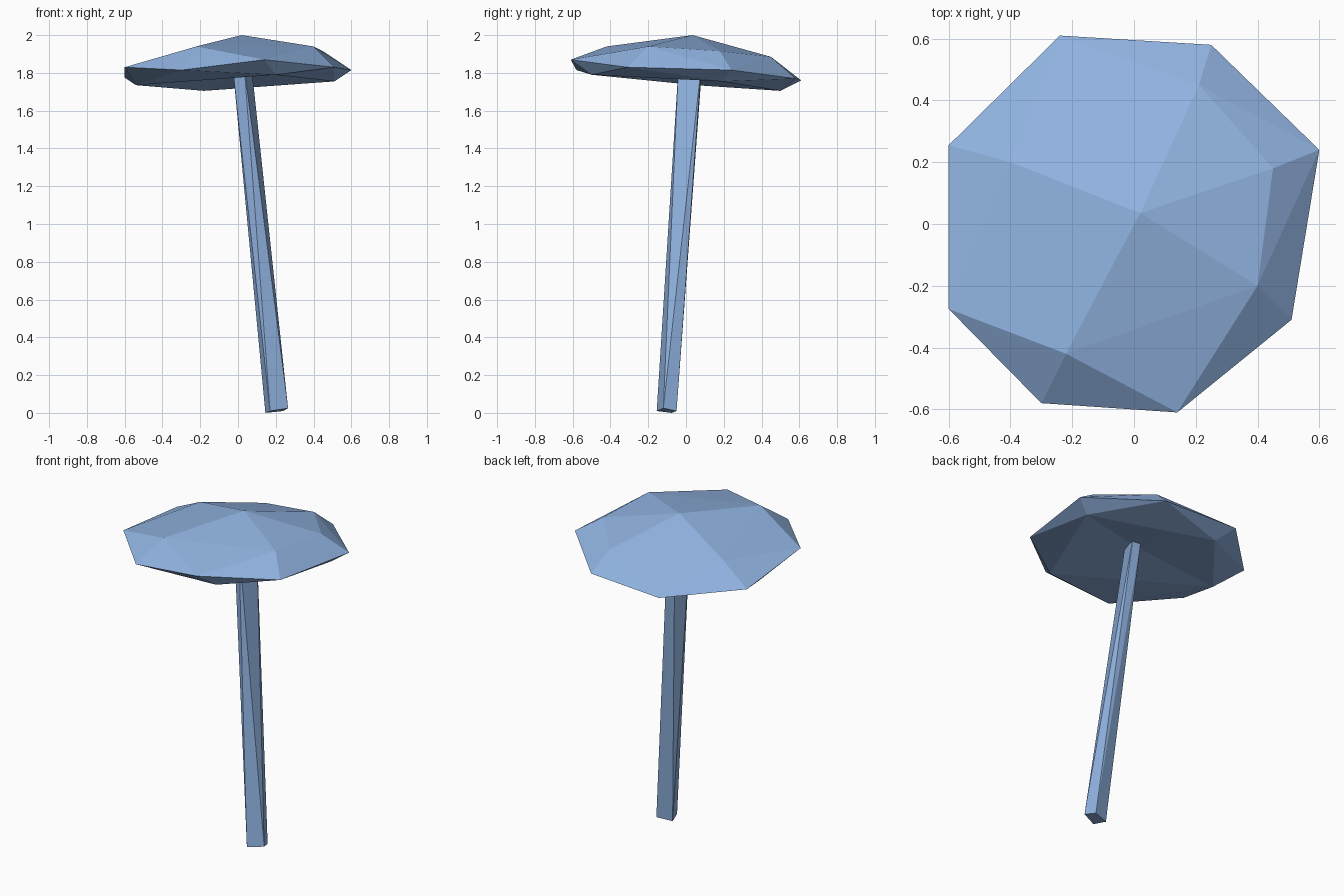
import bpy, bmesh

if "Cube" in bpy.data.objects:
    bpy.data.objects.remove(bpy.data.objects["Cube"])

blue = bpy.data.materials.new("soft blue")
blue.diffuse_color = (0.28, 0.45, 0.75, 1.0)
blue.use_nodes = True
blue.node_tree.nodes["Principled BSDF"].inputs["Base Color"].default_value = blue.diffuse_color


def finish(name, bm):
    bmesh.ops.recalc_face_normals(bm, faces=bm.faces[:])
    mesh = bpy.data.meshes.new(name)
    bm.to_mesh(mesh)
    bm.free()
    mesh.materials.append(blue)
    obj = bpy.data.objects.new(name, mesh)
    bpy.context.collection.objects.link(obj)
    return obj


# Cap: faceted hull through crown, rim and lower ring, with a hollowed underside
crown = [(0.02, 0.035, 2.0), (0.21, 0.45, 1.885), (-0.40, 0.20, 1.88),
         (0.40, -0.20, 1.94), (-0.22, -0.42, 1.94), (0.45, 0.18, 1.915)]
rim = [(-0.24, 0.61, 1.76), (0.25, 0.58, 1.77), (0.60, 0.24, 1.815),
       (0.51, -0.31, 1.83), (0.14, -0.61, 1.87), (-0.30, -0.58, 1.815),
       (-0.60, -0.275, 1.83), (-0.60, 0.255, 1.775)]
lower = [(-0.18, 0.50, 1.705), (-0.54, 0.05, 1.735), (-0.23, -0.39, 1.795),
         (0.20, -0.50, 1.79), (0.51, 0.19, 1.755)]

bm = bmesh.new()
for p in crown + rim:
    bm.verts.new(p)
ring = {bm.verts.new(p) for p in lower}
bmesh.ops.convex_hull(bm, input=bm.verts[:])
ring = {v for v in ring if v.is_valid}
under = [f for f in bm.faces if all(v in ring for v in f.verts)]
bmesh.ops.delete(bm, geom=under, context='FACES')
hub = bm.verts.new((0.03, 0.03, 1.805))
for e in [e for e in bm.edges if len(e.link_faces) == 1]:
    bm.faces.new((e.verts[0], e.verts[1], hub))
finish("cap", bm)

# Stem: leaning, slightly twisted four-sided post
foot = [(0.145, -0.075, 0.0), (0.17, -0.155, 0.01),
        (0.265, -0.12, 0.025), (0.24, -0.05, 0.01)]
head = [(-0.028, 0.0, 1.83), (0.033, -0.04, 1.83),
        (0.072, 0.08, 1.83), (0.018, 0.085, 1.83)]

bm = bmesh.new()
b = [bm.verts.new(p) for p in foot]
t = [bm.verts.new(p) for p in head]
for i in range(4):
    j = (i + 1) % 4
    bm.faces.new((b[i], b[j], t[i]))
    bm.faces.new((b[j], t[j], t[i]))
bm.faces.new(b[::-1])
bm.faces.new(t)
finish("stem", bm)
